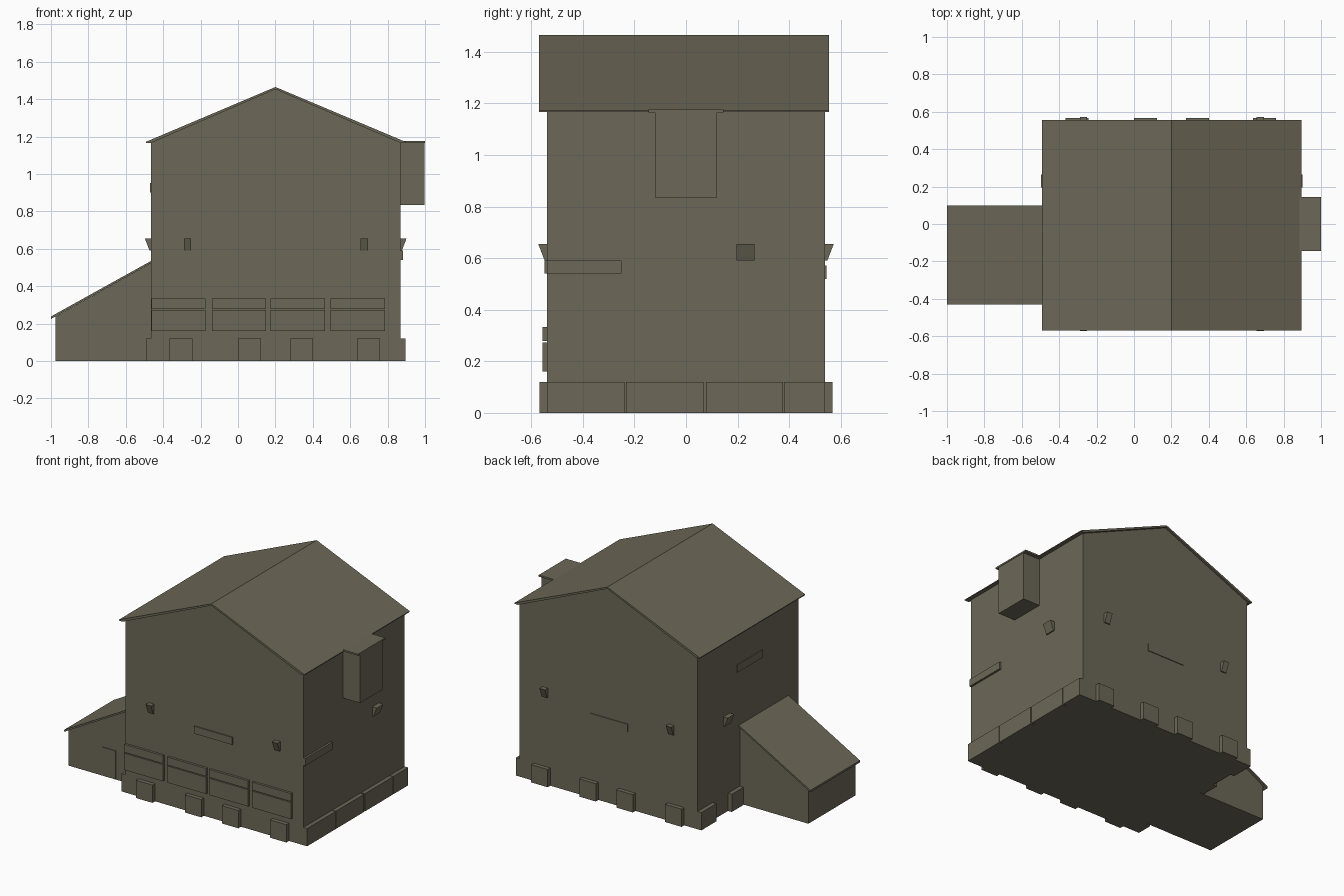
import bpy
import bmesh

cube = bpy.data.objects.get("Cube")
if cube:
    bpy.data.objects.remove(cube, do_unlink=True)

OLIVE = (0.15, 0.137, 0.095, 1.0)
mat = bpy.data.materials.new("olive_grey")
mat.use_nodes = True
mat.diffuse_color = OLIVE
bsdf = mat.node_tree.nodes["Principled BSDF"]
bsdf.inputs["Base Color"].default_value = OLIVE
bsdf.inputs["Roughness"].default_value = 0.9


def prism(name, profile, start, end, axis="y"):
    """Extrude a closed profile: (x, z) along y, or (y, z) along x."""
    bm = bmesh.new()

    def place(p, d):
        return (p[0], d, p[1]) if axis == "y" else (d, p[0], p[1])

    face = bm.faces.new([bm.verts.new(place(p, start)) for p in profile])
    ext = bmesh.ops.extrude_face_region(bm, geom=[face])
    step = (0, end - start, 0) if axis == "y" else (end - start, 0, 0)
    moved = [v for v in ext["geom"] if isinstance(v, bmesh.types.BMVert)]
    bmesh.ops.translate(bm, verts=moved, vec=step)
    bmesh.ops.recalc_face_normals(bm, faces=bm.faces)
    mesh = bpy.data.meshes.new(name)
    bm.to_mesh(mesh)
    bm.free()
    mesh.materials.append(mat)
    obj = bpy.data.objects.new(name, mesh)
    bpy.context.collection.objects.link(obj)
    return obj


def box(name, x, y, z):
    corners = [(x[0], z[0]), (x[1], z[0]), (x[1], z[1]), (x[0], z[1])]
    return prism(name, corners, y[0], y[1])


# Main dimensions
L, R, WALL = -0.465, 0.868, 0.54
RIDGE_X, RIDGE, EAVE = 0.2, 1.465, 1.172
T = 0.012

# Main block and gable roof
prism("main_walls", [(L, 0), (R, 0), (R, EAVE), (RIDGE_X, RIDGE - T), (L, EAVE)],
      -WALL, WALL)
prism("main_roof", [(-0.492, EAVE), (RIDGE_X, RIDGE), (0.895, EAVE),
                    (0.895, EAVE - T / 2), (R, EAVE - T / 2), (RIDGE_X, RIDGE - T),
                    (L, EAVE - T / 2), (-0.492, EAVE - T / 2)], -0.57, 0.555)

# Lean-to shed with door
prism("shed_walls", [(-0.975, 0), (L, 0), (L, 0.523), (-0.975, 0.238)], -0.42, 0.085)
prism("shed_roof", [(-1.0, 0.225), (L, 0.523), (L, 0.535), (-1.0, 0.238)], -0.43, 0.10)
box("shed_door", (-0.715, -0.62), (-0.425, -0.415), (0.003, 0.195))

# Projecting hoist box under the eave
box("hoist_box", (R - 0.02, 0.997), (-0.12, 0.12), (0.835, 1.167))
box("hoist_roof", (R - 0.02, 1.0), (-0.145, 0.145), (1.165, 1.176))

# Front shutters, each with a lower and an upper leaf
for i, x in enumerate((-0.463, -0.14, 0.175, 0.495)):
    span = (x, x + 0.29)
    box(f"shutter_lower_{i}", span, (-0.556, -WALL + 0.01), (0.16, 0.273))
    box(f"shutter_upper_{i}", span, (-0.556, -WALL + 0.01), (0.279, 0.333))

# Buttresses along the front and back
for side, label in ((-1, "front"), (1, "back")):
    for i, x in enumerate((-0.365, 0.0, 0.277, 0.637)):
        ys = sorted((side * 0.568, side * (WALL - 0.01)))
        box(f"{label}_buttress_{i}", (x, x + 0.123), ys, (0, 0.12))

# Plinth blocks along the two end walls
for i, span in enumerate(((-WALL, -0.238), (-0.232, 0.068), (0.078, 0.377), (0.381, WALL))):
    box(f"left_plinth_{i}", (R - 0.01, 0.895), span, (0, 0.12))
for i, span in enumerate(((-WALL, -0.435), (0.09, 0.215), (0.38, WALL))):
    box(f"right_plinth_{i}", (-0.493, L + 0.01), span, (0, 0.12))


# Wedge lamps, wider at the top
def lamp(name, axis, side, wall, start, end):
    pts = [(wall - 0.01, 0.59), (wall + 0.008, 0.59), (wall + 0.033, 0.655),
           (wall - 0.01, 0.655)]
    pts = [(side * d, z) for d, z in pts]
    prism(name, pts, start, end, axis)


for i, x in enumerate((-0.29, 0.655)):
    lamp(f"front_lamp_{i}", "x", -1, WALL, x, x + 0.04)
    lamp(f"back_lamp_{i}", "x", 1, WALL, x, x + 0.04)
lamp("left_lamp", "y", 1, R, 0.195, 0.265)
lamp("right_lamp", "y", -1, -L, 0.195, 0.265)

# Thin sign boards on each wall
box("front_board", (0.055, 0.34), (-0.548, -WALL), (0.54, 0.59))
box("back_board", (0.055, 0.34), (WALL, 0.545), (0.52, 0.572))
box("left_board", (R, 0.882), (-WALL, -0.25), (0.54, 0.59))
box("right_board", (L - 0.005, L), (-0.15, 0.12), (0.90, 0.952))
